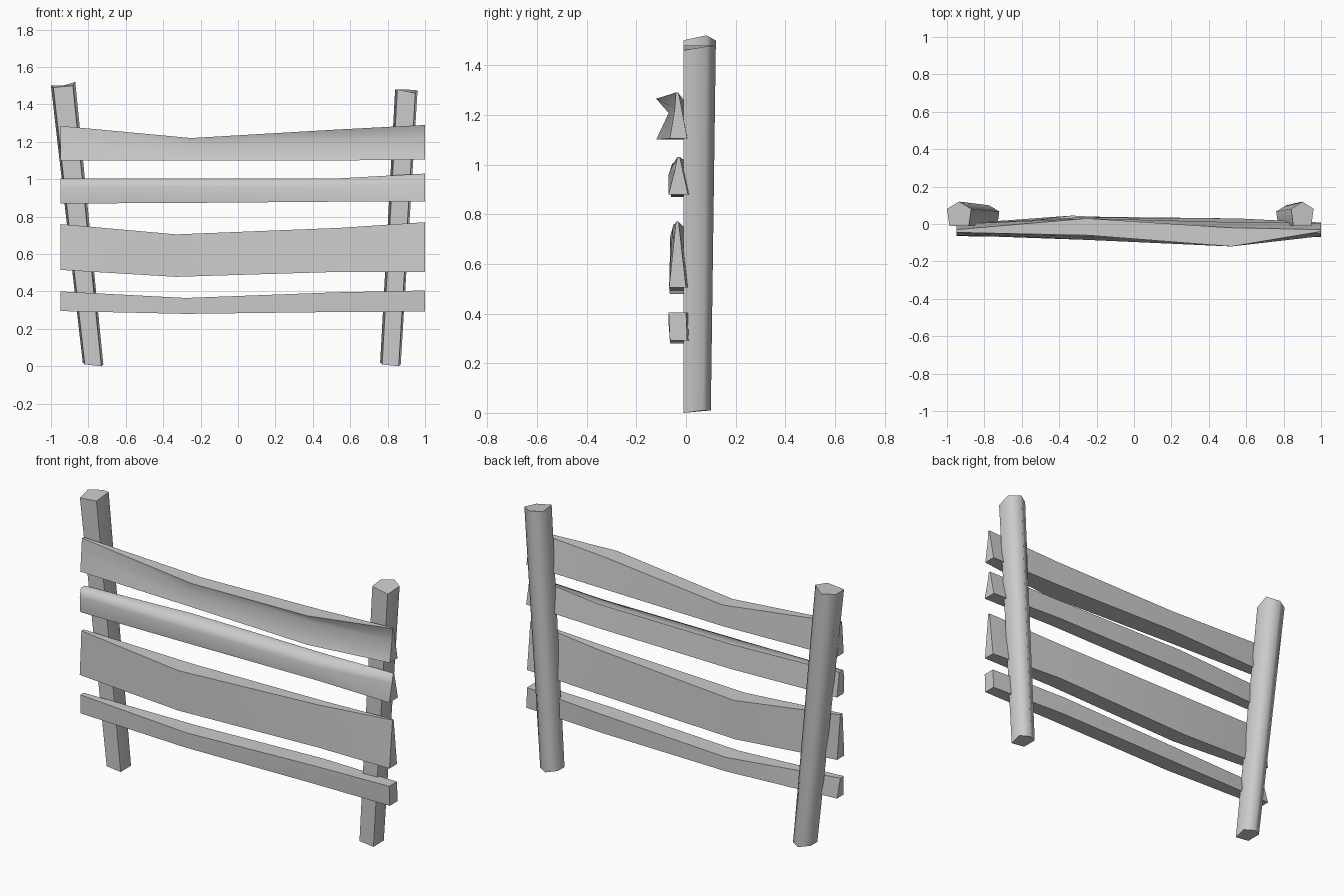
import bpy
import bmesh
from math import radians

cube = bpy.data.objects.get("Cube")
if cube:
    bpy.data.objects.remove(cube, do_unlink=True)

GREY = (0.6, 0.6, 0.6, 1.0)
wood = bpy.data.materials.new("weathered grey wood")
wood.use_nodes = True
wood.diffuse_color = GREY
wood.node_tree.nodes["Principled BSDF"].inputs["Base Color"].default_value = GREY


def loft(name, sections):
    """Skin a closed solid through matching cross-sections."""
    bm = bmesh.new()
    rings = [[bm.verts.new(p) for p in sec] for sec in sections]
    n = len(rings[0])
    for a, b in zip(rings, rings[1:]):
        for i in range(n):
            j = (i + 1) % n
            bm.faces.new((a[i], a[j], b[j], b[i]))
    bm.faces.new(rings[0][::-1])
    bm.faces.new(rings[-1])
    bmesh.ops.recalc_face_normals(bm, faces=bm.faces)
    mesh = bpy.data.meshes.new(name)
    bm.to_mesh(mesh)
    bm.free()
    mesh.materials.append(wood)
    obj = bpy.data.objects.new(name, mesh)
    bpy.context.collection.objects.link(obj)
    bpy.ops.object.select_all(action="DESELECT")
    obj.select_set(True)
    bpy.context.view_layer.objects.active = obj
    bpy.ops.object.shade_smooth_by_angle(angle=radians(75))


# Five-sided outline of a post: fractions of its width and depth
OUTLINE = [(0.1, 0), (0.9, 0), (1, 0.7), (0.5, 1), (0, 0.7)]


def post(name, foot, top, depths, top_heights):
    """Leaning post; foot and top are x ranges, the top is cut unevenly."""
    sections = []
    for (x0, x1), depth, heights in ((foot, depths[0], [0.01, 0, 0.01, 0.01, 0.02]),
                                     (top, depths[1], top_heights)):
        sections.append([(x0 + u * (x1 - x0), -0.01 + v * depth, z)
                         for (u, v), z in zip(OUTLINE, heights)])
    loft(name, sections)


post("right_post", (-0.83, -0.72), (-1.0, -0.87), (0.11, 0.13),
     [1.49, 1.50, 1.52, 1.50, 1.50])
post("left_post", (0.76, 0.87), (0.84, 0.96), (0.11, 0.13),
     [1.48, 1.46, 1.475, 1.48, 1.48])


def plank(name, stations):
    """Stations: x, bottom z, top z, front y, back y, top front y, top back y, waist y."""
    sections = []
    for x, z0, z1, front, back, top_front, top_back, waist in stations:
        mid = z0 + 0.65 * (z1 - z0)
        sections.append([(x, front, z0), (x, back, z0), (x, top_back, z1),
                         (x, top_front, z1), (x, waist, mid)])
    loft(name, sections)


# Rough planks, wedge-shaped at the ends and thicker in the middle
plank("top_plank", [
    (-0.95, 1.10, 1.285, -0.06, 0.00, -0.045, -0.03, -0.05),
    (-0.25, 1.10, 1.22, -0.085, 0.03, -0.06, 0.03, -0.065),
    (0.52, 1.10, 1.265, -0.12, 0.01, -0.12, -0.02, -0.07),
    (1.0, 1.105, 1.29, -0.065, 0.005, -0.04, -0.03, -0.045)])
plank("upper_middle_plank", [
    (-0.95, 0.87, 1.005, -0.06, 0.00, -0.055, -0.02, -0.065),
    (-0.3, 0.873, 1.005, -0.06, 0.035, -0.05, 0.02, -0.07),
    (0.55, 0.88, 1.005, -0.06, 0.03, -0.05, 0.01, -0.07),
    (1.0, 0.88, 1.03, -0.07, 0.008, -0.035, -0.025, -0.045)])
plank("lower_middle_plank", [
    (-0.95, 0.515, 0.76, -0.065, 0.00, -0.05, -0.03, -0.055),
    (-0.33, 0.478, 0.705, -0.065, 0.03, -0.065, 0.045, -0.065),
    (0.55, 0.505, 0.74, -0.068, 0.03, -0.055, 0.00, -0.06),
    (1.0, 0.505, 0.77, -0.068, 0.00, -0.04, -0.03, -0.05)])
plank("bottom_plank", [
    (-0.95, 0.295, 0.40, -0.06, 0.00, -0.06, -0.03, -0.06),
    (-0.28, 0.28, 0.365, -0.065, 0.03, -0.065, 0.04, -0.065),
    (0.52, 0.29, 0.395, -0.065, 0.03, -0.07, 0.03, -0.07),
    (1.0, 0.292, 0.405, -0.065, 0.005, -0.07, 0.00, -0.068)])
